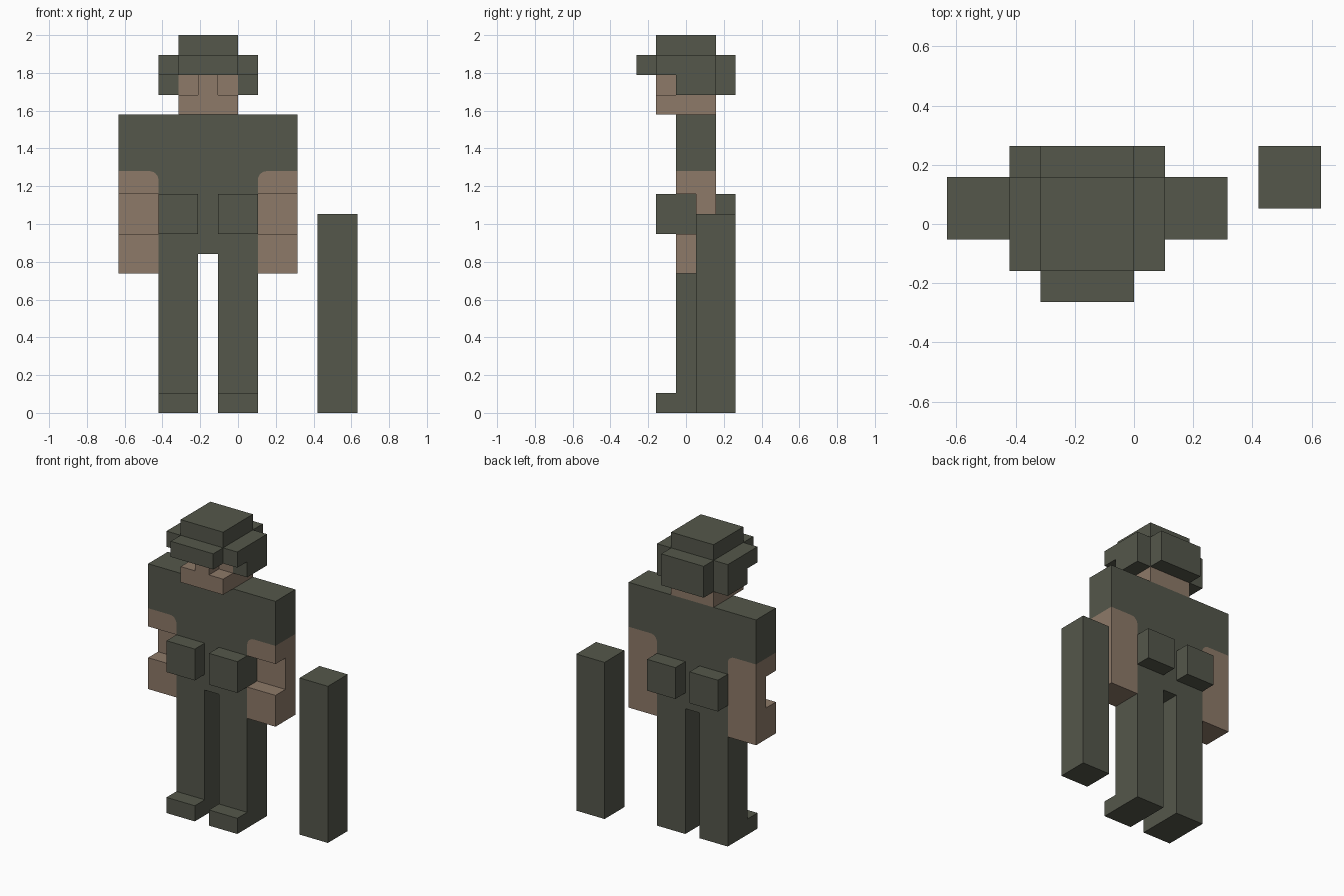
import bpy, bmesh, math

cube = bpy.data.objects.get("Cube")
if cube:
    bpy.data.objects.remove(cube, do_unlink=True)

U = 2 / 19      # one block
CX = -1.5       # figure's centre line, in blocks


def material(name, rgb):
    m = bpy.data.materials.new(name)
    m.use_nodes = True
    m.diffuse_color = (*rgb, 1)
    m.node_tree.nodes["Principled BSDF"].inputs["Base Color"].default_value = (*rgb, 1)
    return m


GREEN = material("olive_green", (0.089, 0.095, 0.070))
SKIN = material("skin_tan", (0.270, 0.193, 0.140))


def prism(name, profile, y0, y1, mat, cx=CX):
    """Extrude an x-z profile (in blocks) from y0 to y1."""
    bm = bmesh.new()
    face = bm.faces.new([bm.verts.new(((cx + x) * U, y0 * U, z * U)) for x, z in profile])
    ext = bmesh.ops.extrude_face_region(bm, geom=[face])
    moved = [g for g in ext["geom"] if isinstance(g, bmesh.types.BMVert)]
    bmesh.ops.translate(bm, verts=moved, vec=(0, (y1 - y0) * U, 0))
    bmesh.ops.recalc_face_normals(bm, faces=bm.faces)
    mesh = bpy.data.meshes.new(name)
    bm.to_mesh(mesh)
    bm.free()
    mesh.materials.append(mat)
    obj = bpy.data.objects.new(name, mesh)
    bpy.context.collection.objects.link(obj)
    return obj


def box(name, x, y, z, mat, cx=CX):
    prism(name, [(x[0], z[0]), (x[1], z[0]), (x[1], z[1]), (x[0], z[1])], *y, mat, cx)


# Sleeve hem: rounded where it meets the side of the torso
HEM, R = 12.16, 0.45
curve = [(2.5 + R - R * math.cos(a), HEM - R + R * math.sin(a))
         for a in (math.pi / 2 * i / 6 for i in range(7))]

# Uniform: legs, torso and sleeves as one silhouette
half = [(0.5, 8), (0.5, 0), (2.5, 0)] + curve + [(4.5, HEM), (4.5, 15)]
prism("uniform", half + [(-x, z) for x, z in reversed(half)], -0.5, 1.5, GREEN)

# Paired parts, given on the left and mirrored
for side, s in (("left", 1), ("right", -1)):
    def pair(name, x, y, z, mat):
        box(f"{side}_{name}", (s * x[0], s * x[1]), y, z, mat)

    # Arm: full-height back half, front half split by a notch
    for part, y, z in (("back_arm", (0.5, 1.5), 7), ("front_upper_arm", (-0.5, 0.5), 11)):
        outline = [(2.5, z)] + curve + [(4.5, HEM), (4.5, z)]
        prism(f"{side}_{part}", [(s * a, b) for a, b in outline], *y, SKIN)
    pair("forearm", (2.5, 4.5), (-0.5, 0.5), (7, 9), SKIN)

    pair("foot", (0.5, 2.5), (-1.5, -0.5), (0, 1), GREEN)
    pair("front_pouch", (0.5, 2.5), (-1.5, -0.5), (9, 11), GREEN)
    pair("back_pouch", (0.5, 2.5), (1.5, 2.5), (9, 11), GREEN)

    # Helmet sides
    pair("helmet_rim", (1.5, 2.5), (-1.5, 1.5), (17, 18), GREEN)
    pair("helmet_ear_flap", (1.5, 2.5), (-0.5, 1.5), (16, 17), GREEN)

# Head with eye recesses either side of the nose
box("jaw", (-1.5, 1.5), (-1.5, 1.5), (15, 16), SKIN)
box("face", (-1.5, 1.5), (-0.5, 1.5), (16, 17), SKIN)
box("nose", (-0.5, 0.5), (-1.5, -0.5), (16, 17), SKIN)

# Helmet
box("helmet_crown", (-1.5, 1.5), (-1.5, 1.5), (17, 19), GREEN)
box("helmet_brim", (-1.5, 1.5), (-2.5, -1.5), (17, 18), GREEN)
box("helmet_back", (-1.5, 1.5), (1.5, 2.5), (16, 18), GREEN)

# Separate post standing beside the figure
box("post", (4, 6), (0.5, 2.5), (0, 10), GREEN, cx=0)
